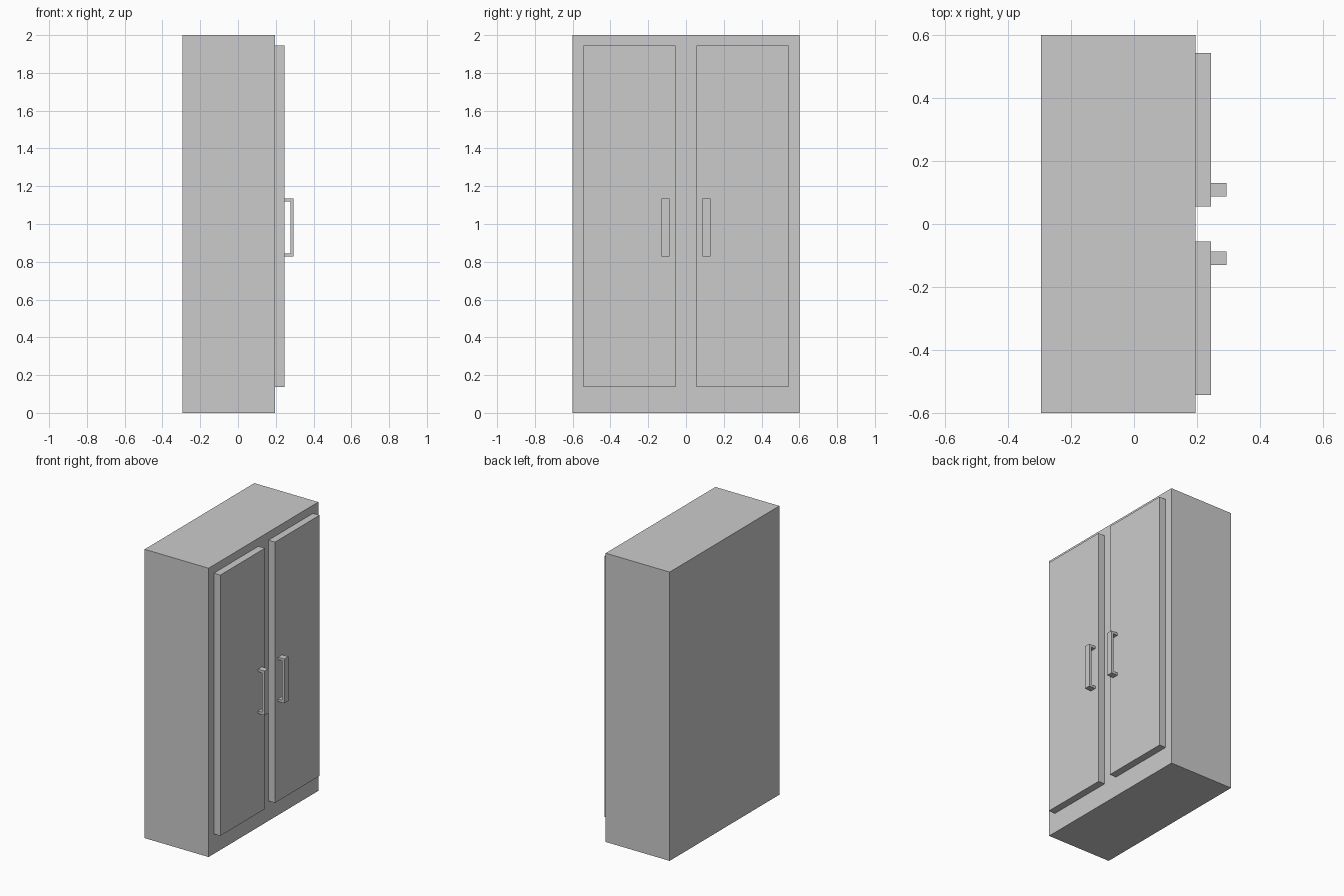
import bpy
import bmesh

if "Cube" in bpy.data.objects:
    bpy.data.objects.remove(bpy.data.objects["Cube"])


def finish(bm, name):
    bmesh.ops.recalc_face_normals(bm, faces=bm.faces)
    mesh = bpy.data.meshes.new(name)
    bm.to_mesh(mesh)
    bm.free()
    obj = bpy.data.objects.new(name, mesh)
    bpy.context.collection.objects.link(obj)
    return obj


def box(name, x, y, z):
    """Box given by its (min, max) range on each axis."""
    bm = bmesh.new()
    bmesh.ops.create_cube(bm, size=1)
    for v in bm.verts:
        v.co = [r[0] if c < 0 else r[1] for c, r in zip(v.co, (x, y, z))]
    return finish(bm, name)


def extrude_profile(name, profile, y0, y1):
    """Closed x-z outline extruded along y."""
    bm = bmesh.new()
    face = bm.faces.new([bm.verts.new((x, y0, z)) for x, z in profile])
    ext = bmesh.ops.extrude_face_region(bm, geom=[face], use_keep_orig=True)
    moved = [g for g in ext["geom"] if isinstance(g, bmesh.types.BMVert)]
    bmesh.ops.translate(bm, verts=moved, vec=(0, y1 - y0, 0))
    return finish(bm, name)


BACK, FRONT = -0.295, 0.195
DOOR_FRONT, GRIP = 0.245, 0.294
Z0, Z1, T = 0.828, 1.135, 0.017

# Cabinet carcass
box("cabinet_body", (BACK, FRONT), (-0.6, 0.6), (0, 2))

# C-shaped handle outline
handle = [(DOOR_FRONT, Z0), (GRIP, Z0), (GRIP, Z1), (DOOR_FRONT, Z1),
          (DOOR_FRONT, Z1 - T), (GRIP - T, Z1 - T),
          (GRIP - T, Z0 + T), (DOOR_FRONT, Z0 + T)]

# Mirrored pair of doors with pull handles
for side, s in (("left", -1), ("right", 1)):
    box(side + "_door", (FRONT, DOOR_FRONT),
        sorted((s * 0.055, s * 0.543)), (0.138, 1.944))
    extrude_profile(side + "_handle", handle, *sorted((s * 0.088, s * 0.131)))
